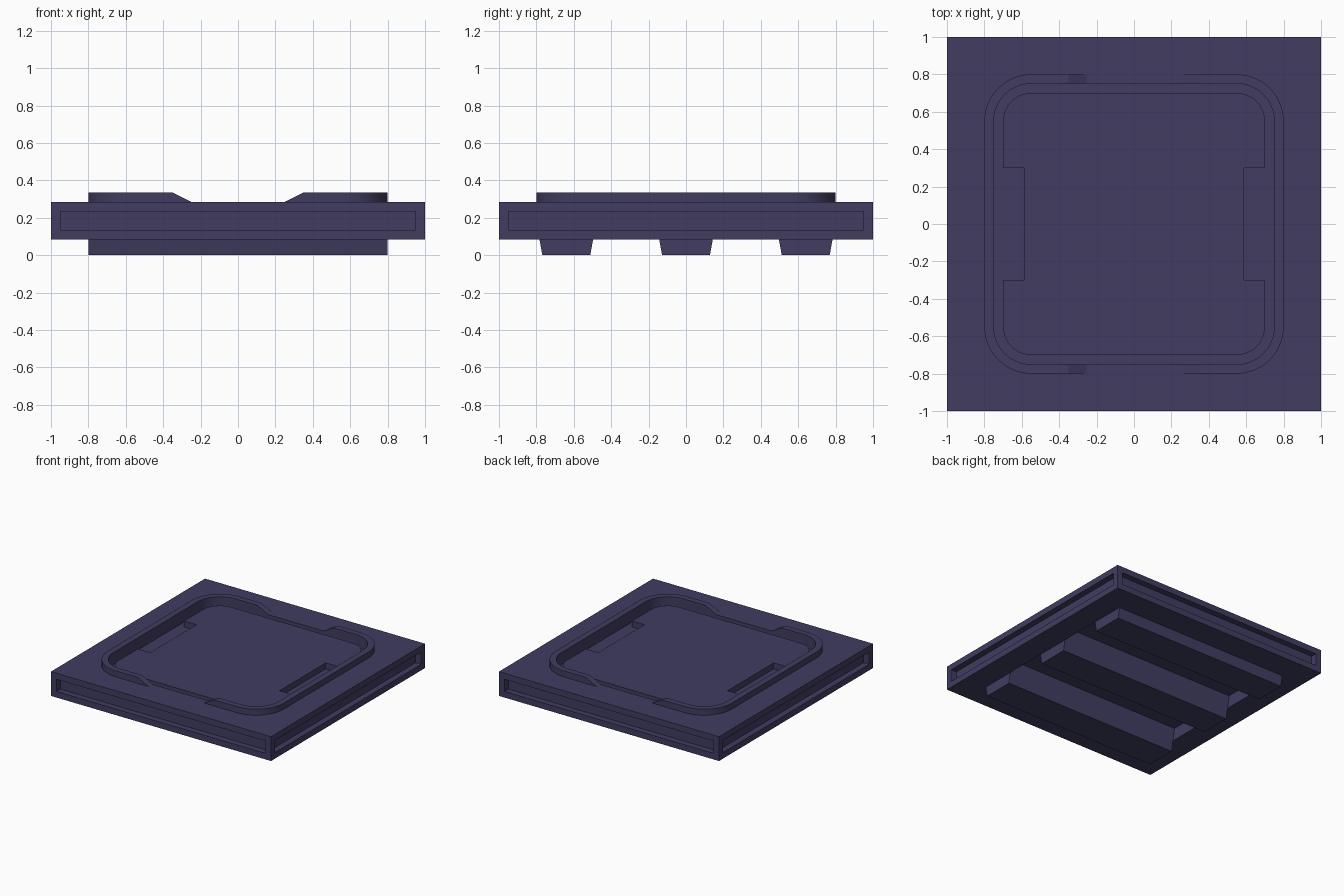
import bpy, math

if "Cube" in bpy.data.objects:
    bpy.data.objects.remove(bpy.data.objects["Cube"])

mat = bpy.data.materials.new("dark_violet")
mat.diffuse_color = (0.052, 0.046, 0.12, 1)
mat.use_nodes = True
mat.node_tree.nodes["Principled BSDF"].inputs["Base Color"].default_value = mat.diffuse_color
Z0, Z1, ZR = 0.085, 0.285, 0.335   # slab bottom, slab top, rim top


def prism(name, pts, a, b, axis="z"):
    """Extrude a 2D outline from a to b along z (xy), x (yz) or y (xz)."""
    place = {"z": lambda p, q, t: (p, q, t),
             "x": lambda p, q, t: (t, p, q),
             "y": lambda p, q, t: (p, t, q)}[axis]
    n = len(pts)
    verts = [place(p, q, t) for t in (a, b) for p, q in pts]
    faces = [list(range(n))[::-1], list(range(n, 2 * n))]
    faces += [[i, (i + 1) % n, n + (i + 1) % n, n + i] for i in range(n)]
    if axis == "y":
        faces = [f[::-1] for f in faces]
    me = bpy.data.meshes.new(name)
    me.from_pydata(verts, [], faces)
    me.materials.append(mat)
    ob = bpy.data.objects.new(name, me)
    bpy.context.collection.objects.link(ob)
    return ob


def box(x0, x1, y0, y1, z0, z1):
    return prism("cutter", [(x0, y0), (x1, y0), (x1, y1), (x0, y1)], z0, z1)


def rounded(half, r, steps=12):
    """Square outline with rounded corners, counter-clockwise."""
    pts = []
    for k, (sx, sy) in enumerate([(1, 1), (-1, 1), (-1, -1), (1, -1)]):
        for i in range(steps + 1):
            a = math.pi / 2 * (k + i / steps)
            pts.append((sx * (half - r) + r * math.cos(a),
                        sy * (half - r) + r * math.sin(a)))
    return pts


def cut(ob, *cutters):
    for c in cutters:
        m = ob.modifiers.new("cut", "BOOLEAN")
        m.operation, m.solver, m.object = "DIFFERENCE", "EXACT", c
        bpy.context.view_layer.objects.active = ob
        bpy.ops.object.modifier_apply(modifier=m.name)
        bpy.data.objects.remove(c)


# slab
slab = prism("slab", [(-1, -1), (1, -1), (1, 1), (-1, 1)], Z0, Z1)

# shallow panels in the four sides
for s in (-1, 1):
    lo, hi = sorted((s * 0.95, s * 1.1))
    cut(slab, box(lo, hi, -0.95, 0.95, 0.135, 0.235),
        box(-0.95, 0.95, lo, hi, 0.135, 0.235))

# groove around the raised centre, widened by a notch on each side
groove = prism("groove", rounded(0.75, 0.2), Z1 - 0.05, Z1 + 0.1)
centre = prism("centre", rounded(0.70, 0.15), Z1 - 0.2, Z1 + 0.2)
cut(centre, box(0.587, 0.9, -0.3, 0.3, 0, 1), box(-0.9, -0.587, -0.3, 0.3, 0, 1))
cut(groove, centre)
cut(slab, groove)

# tapered feet, and the channels between them that run up into the slab
def foot_half(z):
    return 0.128 + 0.18 * z

PITCH = 0.64
for i, label in enumerate(("front", "middle", "back")):
    y = (i - 1) * PITCH
    b, t = foot_half(0), foot_half(Z0)
    prism(label + "_foot", [(y - b, 0), (y + b, 0), (y + t, Z0), (y - t, Z0)],
          -0.8, 0.8, "x")
for s in (-1, 1):
    y, za, zb = s * PITCH / 2, Z0 - 0.02, Z0 + 0.1
    a, b = PITCH / 2 - foot_half(za), PITCH / 2 - foot_half(zb)
    cut(slab, prism("channel", [(y - a, za), (y + a, za), (y + b, zb), (y - b, zb)],
                    -0.8, 0.8, "x"))

# raised rim with a sloped gap at front and back
rim = prism("rim", rounded(0.8, 0.25), Z1, ZR)
cut(rim, prism("inner", rounded(0.75, 0.2), 0, 1),
    prism("gap", [(-0.23, Z1 - 0.01), (0.23, Z1 - 0.01), (0.37, ZR + 0.01), (-0.37, ZR + 0.01)],
          -1, 1, "y"))

# smooth the rounded corners only
for ob in (slab, rim):
    bpy.ops.object.select_all(action="DESELECT")
    ob.select_set(True)
    bpy.context.view_layer.objects.active = ob
    bpy.ops.object.shade_smooth_by_angle(angle=math.radians(25))
